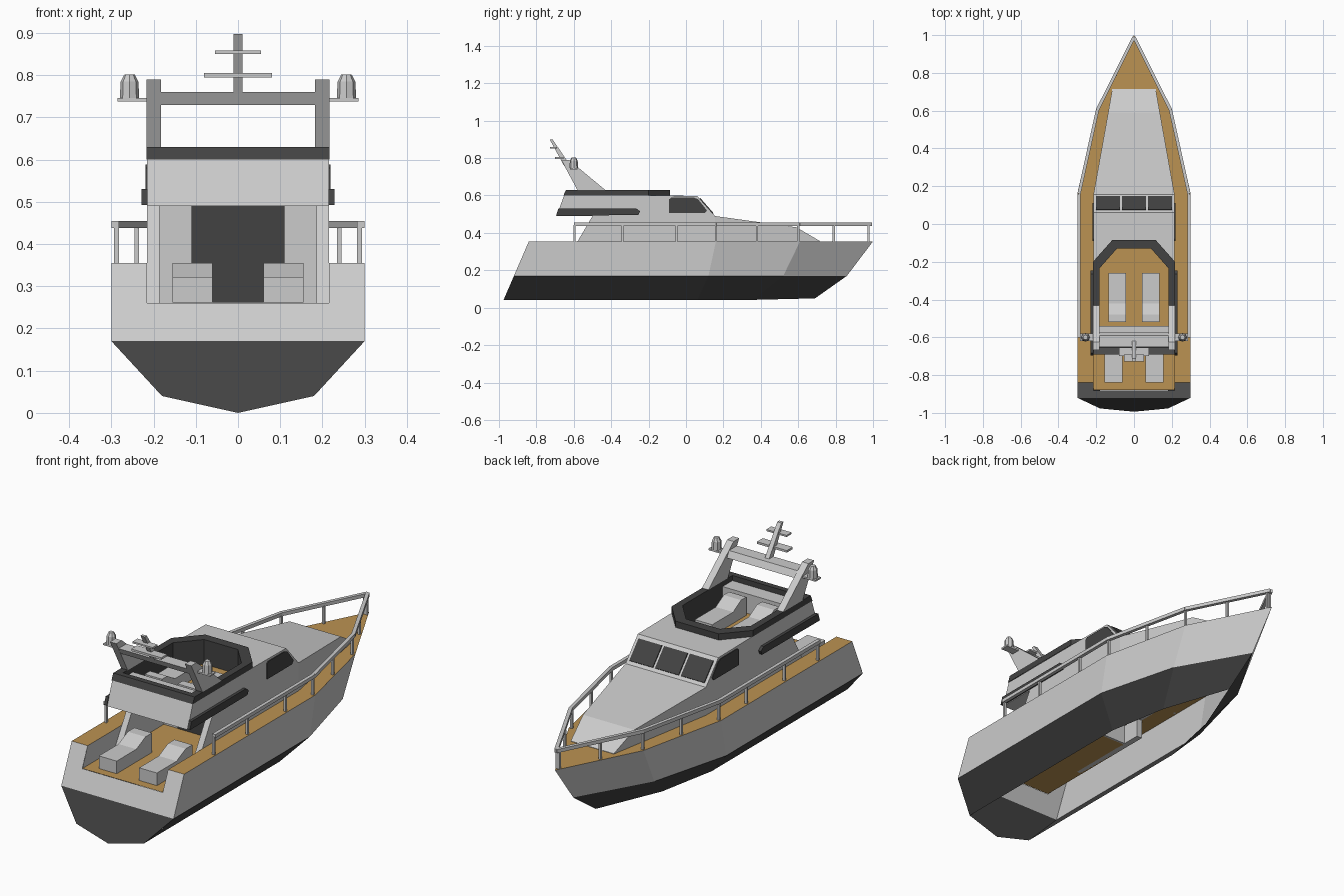
import bpy, bmesh, math
from mathutils import Vector

if "Cube" in bpy.data.objects:
    bpy.data.objects.remove(bpy.data.objects["Cube"])


def material(name, col):
    m = bpy.data.materials.new(name)
    m.diffuse_color = (*col, 1)
    m.use_nodes = True
    m.node_tree.nodes["Principled BSDF"].inputs["Base Color"].default_value = m.diffuse_color
    return m


GREY = material("light grey", (0.6, 0.6, 0.6))
DARK = material("charcoal", (0.055, 0.055, 0.055))
TEAK = material("teak", (0.50, 0.29, 0.085))


def mesh(name, verts, faces, *mats, rule=None):
    bm = bmesh.new()
    vs = [bm.verts.new(v) for v in verts]
    for f in faces:
        bm.faces.new([vs[i] for i in f])
    bmesh.ops.recalc_face_normals(bm, faces=bm.faces)
    if rule:
        for f in bm.faces:
            f.material_index = rule(f.calc_center_median())
    me = bpy.data.meshes.new(name)
    bm.to_mesh(me)
    bm.free()
    ob = bpy.data.objects.new(name, me)
    bpy.context.collection.objects.link(ob)
    for m in mats:
        me.materials.append(m)
    return ob


def prism(name, profile, x0, x1, mat):
    """Extrude a (y, z) profile from x0 to x1."""
    n = len(profile)
    verts = [(x, y, z) for x in (x0, x1) for y, z in profile]
    faces = [range(n), range(n, 2 * n)]
    faces += [(i, (i + 1) % n, n + (i + 1) % n, n + i) for i in range(n)]
    return mesh(name, verts, faces, mat)


def box(name, x0, x1, y0, y1, z0, z1, mat):
    return prism(name, [(y0, z0), (y1, z0), (y1, z1), (y0, z1)], x0, x1, mat)


def beam(name, a, b, w, mat):
    """Square bar between two points."""
    a, b = Vector(a), Vector(b)
    d = (b - a).normalized()
    up = Vector((0, 0, 1)) if abs(d.z) < 0.9 else Vector((0, 1, 0))
    s = d.cross(up).normalized() * w / 2
    t = s.cross(d).normalized() * w / 2
    verts = [p + i * s + j * t for p in (a, b) for i, j in ((1, 1), (1, -1), (-1, -1), (-1, 1))]
    faces = [(0, 1, 2, 3), (4, 5, 6, 7)] + [(i, (i + 1) % 4, 4 + (i + 1) % 4, 4 + i) for i in range(4)]
    return mesh(name, verts, faces, mat)


def both(half):
    """Outline from right stern to bow and back down the left side."""
    return half + [(-p[0], *p[1:]) for p in reversed(half) if p[0] > 0]


def stern_y(z):
    return -0.84 - 0.433 * (0.355 - z)


# Hull sides, open underneath
levels = [
    [(.30, -.84, .355), (.30, .16, .355), (.20, .61, .355), (0, 1, .355)],
    [(.30, -.92, .17), (.30, .12, .17), (.195, .52, .17), (0, .86, .17)],
    [(.18, -.976, .04), (.18, .06, .04), (.125, .36, .042), (0, .69, .05)],
]
verts = [v for lv in levels for v in both(lv)]
faces = [(r * 7 + i, r * 7 + i + 1, r * 7 + i + 8, r * 7 + i + 7) for r in (0, 1) for i in range(6)]
mesh("hull_sides", verts, faces, GREY, DARK, rule=lambda c: int(c.z < .17))

# Raked transom with cockpit notch and dark lower part
upper = [(.30, .17), (.30, .355), (.215, .355), (.215, .26)]
lower = [(.30, .17), (.18, .04), (0, 0)]
for name, half, mat in (("transom_upper", upper, GREY), ("transom_lower", lower, DARK)):
    pts = both([(x, stern_y(z), z) for x, z in half])
    mesh(name, pts, [range(len(pts))], mat)

# Decks and cockpit well
BULK = -.30
deck = both([(.30, BULK, .355), (.30, .16, .355), (.20, .61, .355), (0, 1, .355)])
mesh("fore_deck", deck, [range(7)], TEAK)
mesh("cockpit_floor", [(-.215, -.88, .26), (.215, -.88, .26), (.215, BULK, .26), (-.215, BULK, .26)],
     [(0, 1, 2, 3)], TEAK)
for s in (-1, 1):
    mesh("side_deck", [(s * .215, -.84, .355), (s * .30, -.84, .355), (s * .30, BULK, .355), (s * .215, BULK, .355)],
         [(0, 1, 2, 3)], TEAK)
    mesh("cockpit_wall", [(s * .215, -.88, .26), (s * .215, -.84, .355), (s * .215, BULK, .355), (s * .215, BULK, .26)],
         [(0, 1, 2, 3)], GREY)
box("bulkhead", -.19, .19, BULK, BULK + .01, .26, .50, GREY)
box("saloon_door", -.11, .11, BULK - .005, BULK, .262, .49, DARK)

# Cabin trunk and windshield: (y, top z, half width)
sections = [(.715, .357, .115), (.59, .43, .137), (.155, .49, .215), (.06, .597, .215)]
verts = []
for y, z, w in sections:
    verts += [(-w, y, .355), (-w, y, z), (w, y, z), (w, y, .355)]
faces = [(4 * r + i, 4 * r + i + 1, 4 * r + i + 5, 4 * r + i + 4) for r in range(3) for i in range(3)]
mesh("cabin_trunk", verts, faces + [(0, 1, 2, 3)], GREY)
roof = [(.215, .06, .597), (.215, -.2, .60), (.115, -.085, .60)]
mesh("cabin_roof", both(roof), [range(6)], GREY)

# Windshield panes
for x0, x1 in ((-.20, -.075), (-.063, .063), (.075, .20)):
    prism("windshield_pane", [(.143, .502), (.073, .582), (.077, .586), (.147, .506)], x0, x1, DARK)

# Cabin sides, windows, stripes
for s in (-1, 1):
    prism("cabin_side_front", [(.06, .355), (.06, .597), (-.2, .60), (-.2, .355)], s * .19, s * .215, GREY)
    prism("cabin_side_aft", [(-.2, .26), (-.2, .60), (-.652, .60), (-.692, .49), (-.50, .49), (-.635, .26)],
          s * .186, s * .215, GREY)
    prism("side_window", [(-.09, .505), (-.09, .58), (-.08, .588), (.045, .588), (.065, .58), (.112, .52), (.10, .505)],
          s * .214, s * .219, DARK)
    prism("side_stripe", [(-.695, .493), (-.682, .53), (-.265, .53), (-.245, .515), (-.255, .495)],
          s * .214, s * .229, DARK)

# Flybridge floor, rear wall, aft bench
box("flybridge_base", -.187, .187, -.685, -.10, .49, .508, GREY)
mesh("flybridge_floor", both([(.183, -.62, .511), (.183, -.235, .511), (.09, -.13, .511)]), [range(6)], TEAK)
prism("flybridge_rear_wall", [(-.692, .49), (-.652, .60), (-.62, .60), (-.62, .49)], -.215, .215, GREY)
box("aft_bench", -.183, .183, -.625, -.54, .511, .605, GREY)

# Dark coaming around the flybridge
outer = both([(.217, -.655), (.217, -.2), (.115, -.085)])
outer_top = both([(.217, -.642), (.217, -.2), (.115, -.085)])
inner = both([(.183, -.615), (.183, -.235), (.09, -.13)])
verts = [(*p, .60) for p in outer] + [(*p, .63) for p in outer_top]
verts += [(*p, .63) for p in inner] + [(*p, .511) for p in inner]
faces = [(6 * r + i, 6 * r + (i + 1) % 6, 6 * r + 6 + (i + 1) % 6, 6 * r + 6 + i) for r in range(3) for i in range(6)]
mesh("flybridge_coaming", verts, faces, DARK)

# Loungers in the cockpit and on the flybridge
for s in (-1, 1):
    prism("cockpit_lounger", [(-.84, .261), (-.84, .322), (-.69, .322), (-.62, .355), (-.57, .355), (-.57, .261)],
          s * .06, s * .155, GREY)
    prism("flybridge_lounger", [(-.26, .511), (-.26, .565), (-.42, .565), (-.48, .60), (-.52, .60), (-.52, .511)],
          s * .042, s * .135, GREY)

# Radar arch and mast
for s in (-1, 1):
    prism("arch_leg", [(-.58, .628), (-.667, .79), (-.625, .79), (-.43, .628)], s * .183, s * .217, GREY)
    box("dome_shelf", s * .215, s * .286, -.62, -.58, .738, .746, GREY)
    # eight-sided antenna dome
    rings = [(.023, .746), (.021, .785), (.012, .802)]
    verts = [(s * .257 + r * math.cos(a * math.pi / 4), -.60 + r * math.sin(a * math.pi / 4), z)
             for r, z in rings for a in range(8)]
    faces = [(8 * k + i, 8 * k + (i + 1) % 8, 8 * k + 8 + (i + 1) % 8, 8 * k + 8 + i) for k in (0, 1) for i in range(8)]
    mesh("antenna_dome", verts, faces + [range(8), range(16, 24)], GREY)
prism("arch_crossbar", [(-.634, .73), (-.65, .76), (-.59, .76), (-.574, .73)], -.185, .185, GREY)
prism("mast", [(-.65, .755), (-.728, .898), (-.712, .898), (-.615, .755)], -.011, .011, GREY)
box("lower_spreader", -.08, .08, -.70, -.655, .795, .805, GREY)
box("upper_spreader", -.054, .054, -.728, -.69, .85, .858, GREY)

# Guard rails
for s in (-1, 1):
    path = [(s * .291, -.60), (s * .291, .16), (s * .193, .605), (0, .99)]
    for a, b in zip(path, path[1:]):
        beam("guard_rail", (*a, .446), (*b, .446), .017, GREY)
    posts = [(.288, -.595), (.288, -.34), (.288, -.05), (.288, .16), (.24, .38), (.19, .60), (.095, .79), (.006, .975)]
    for x, y in posts:
        beam("rail_post", (s * x, y, .355), (s * x, y, .442), .011, GREY)
